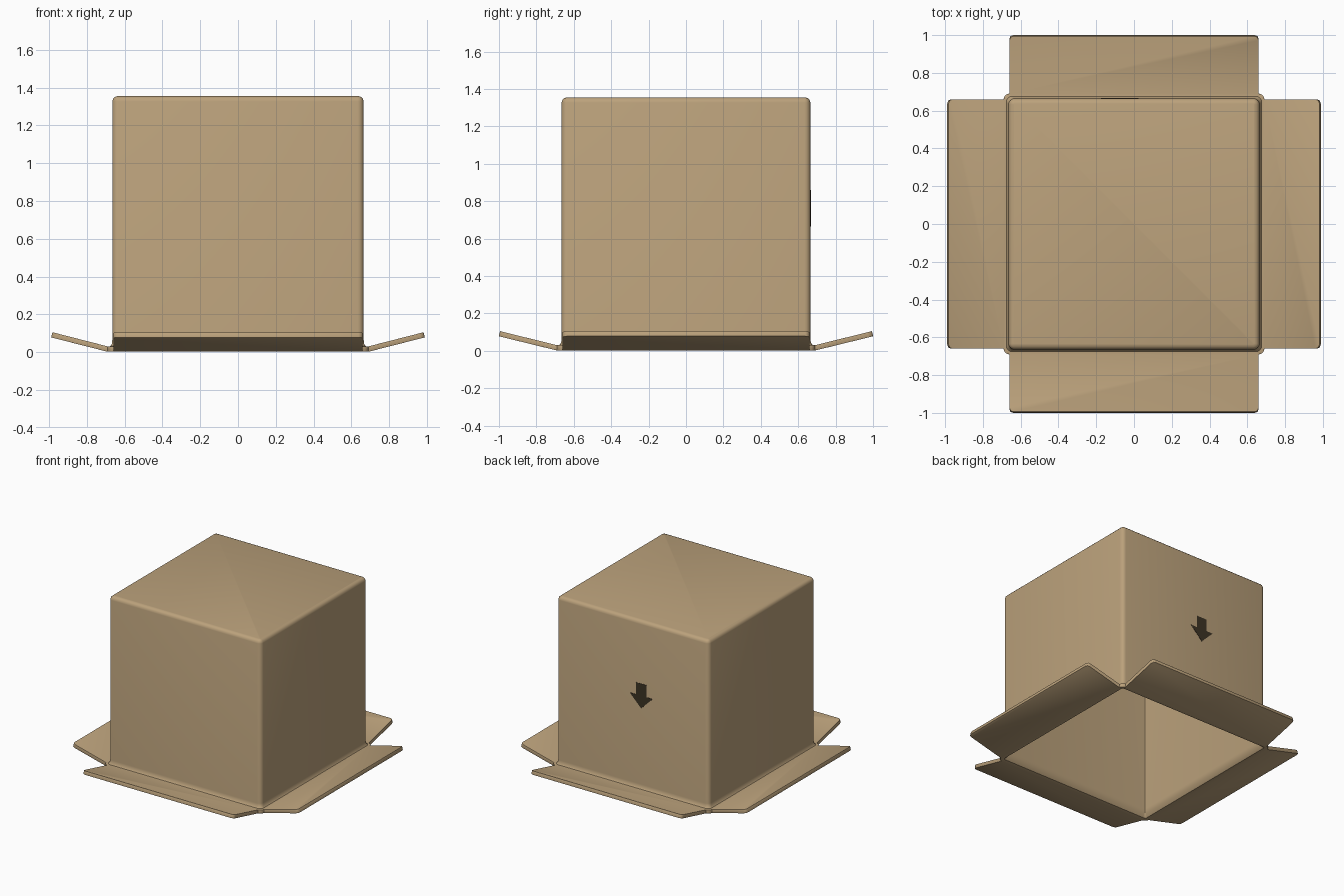
import bpy, bmesh, math
from mathutils import Vector

if "Cube" in bpy.data.objects:
    bpy.data.objects.remove(bpy.data.objects["Cube"])

SEG = 5          # points per rounded corner
THICK = 0.028    # cardboard thickness


def material(name, color):
    m = bpy.data.materials.new(name)
    m.diffuse_color = color
    m.use_nodes = True
    m.node_tree.nodes["Principled BSDF"].inputs["Base Color"].default_value = m.diffuse_color
    return m


def make_object(name, bm, mat):
    me = bpy.data.meshes.new(name)
    bm.to_mesh(me)
    bm.free()
    ob = bpy.data.objects.new(name, me)
    bpy.context.collection.objects.link(ob)
    me.materials.append(mat)
    return ob


def ring(bm, half, r, z):
    """Rounded square, counter-clockwise seen from above."""
    verts = []
    for k in range(4):
        a0 = k * math.pi / 2
        c = Vector((half - r) * Vector((math.cos(a0 + math.pi / 4), math.sin(a0 + math.pi / 4))) * math.sqrt(2))
        for i in range(SEG):
            a = a0 + i / (SEG - 1) * math.pi / 2
            verts.append(bm.verts.new((c.x + r * math.cos(a), c.y + r * math.sin(a), z)))
    return verts


cardboard = material("cardboard", (0.50, 0.36, 0.20, 1))
ink = material("dark_ink", (0.045, 0.033, 0.018, 1))

# Box shell: closed top, four walls, creased hinge at the bottom
bm = bmesh.new()
profile = [(0.637, 0.006, 1.355), (0.651, 0.018, 1.351), (0.661, 0.028, 1.341), (0.665, 0.032, 1.327),
           (0.665, 0.032, 0.065), (0.668, 0.032, 0.043), (0.676, 0.031, 0.031), (0.690, 0.030, 0.030)]
rings = [ring(bm, *p) for p in profile]
bm.faces.new(rings[0])
n = len(rings[0])
for a, b in zip(rings, rings[1:]):
    for i in range(n):
        j = (i + 1) % n
        bm.faces.new((a[i], b[i], b[j], a[j]))

# Four flaps folded out, rising gently to their tips
hinge = rings[-1]
for k in range(4):
    ang = (k + 1) * math.pi / 2
    out = Vector((round(math.cos(ang)), round(math.sin(ang)), 0))
    side = Vector((-out.y, out.x, 0))
    tip = 0.994 if out.y else 0.982
    outline = [(tip - 0.022, -0.66), (tip - 0.006, -0.654), (tip, -0.638)]
    outline += [(d, -s) for d, s in reversed(outline)]
    pts = []
    for d, s in outline:
        z = 0.030 + (d - 0.69) * 0.075 / (tip - 0.69)
        pts.append(bm.verts.new(out * d + side * s + Vector((0, 0, z))))
    hi, hj = hinge[k * SEG + SEG - 1], hinge[((k + 1) * SEG) % n]
    bm.faces.new([hi] + pts + [hj])

box = make_object("cardboard_box", bm, cardboard)
sol = box.modifiers.new("thickness", 'SOLIDIFY')
sol.thickness = THICK
sol.offset = -1
bev = box.modifiers.new("soft_rim", 'BEVEL')
bev.width = 0.005
bev.segments = 2
bev.limit_method = 'ANGLE'
bev.angle_limit = math.radians(60)

# Printed arrow on the back wall, pointing down because the box is upside down
bm = bmesh.new()
half_arrow = [(0.045, 0.86), (0.045, 0.765), (0.10, 0.765)]
outline = half_arrow + [(0, 0.665)] + [(-x, z) for x, z in reversed(half_arrow)]
face = bm.faces.new([bm.verts.new((x - 0.075, 0.664, z)) for x, z in outline])
ext = bmesh.ops.extrude_face_region(bm, geom=[face])
bmesh.ops.translate(bm, vec=(0, 0.003, 0), verts=[v for v in ext["geom"] if isinstance(v, bmesh.types.BMVert)])
bmesh.ops.recalc_face_normals(bm, faces=bm.faces)
make_object("printed_arrow", bm, ink)

# Smooth shading on the rounded cardboard
bpy.ops.object.select_all(action='DESELECT')
box.select_set(True)
bpy.context.view_layer.objects.active = box
bpy.ops.object.shade_smooth_by_angle(angle=math.radians(40))
